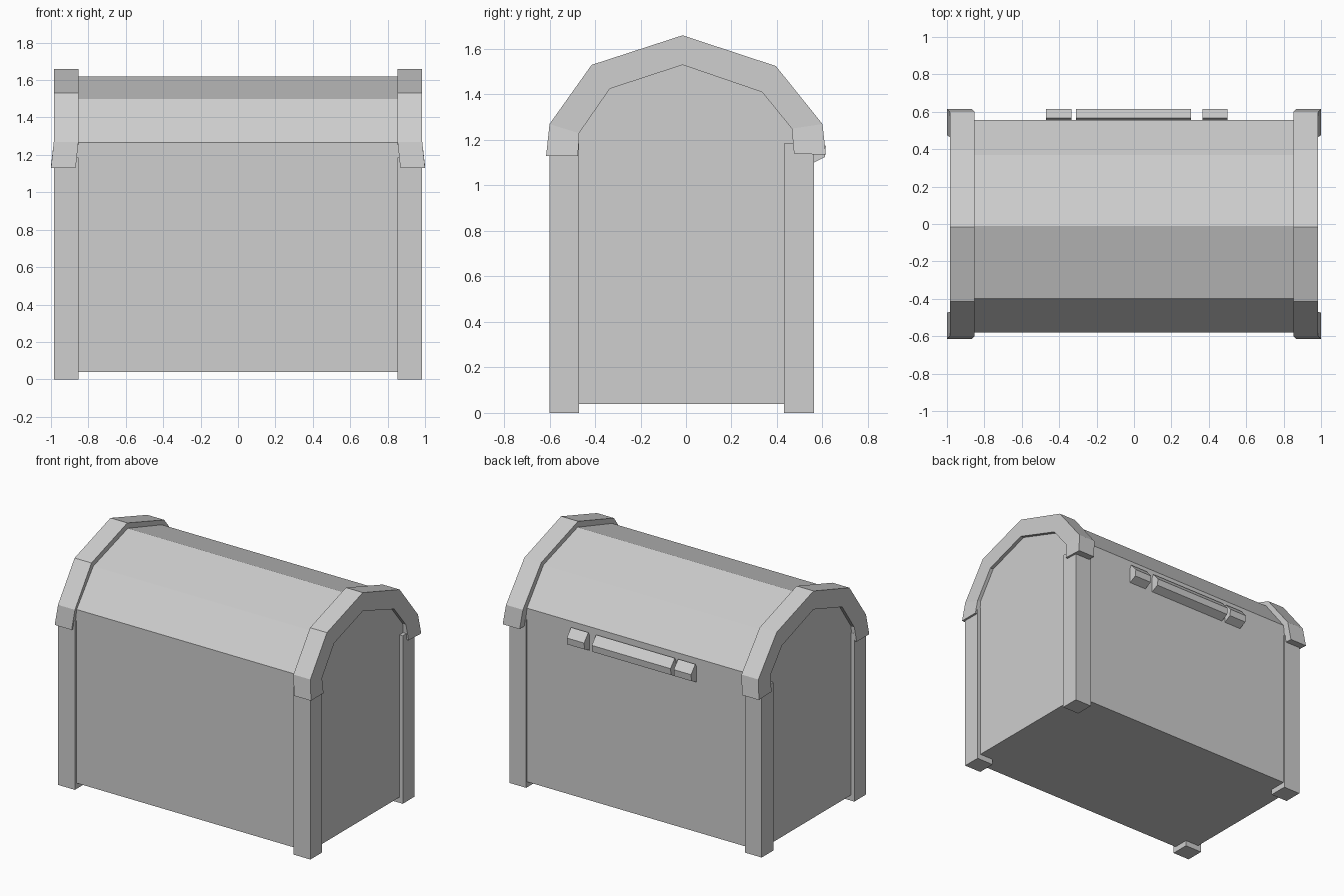
import bpy, bmesh

cube = bpy.data.objects.get("Cube")
if cube:
    bpy.data.objects.remove(cube, do_unlink=True)

grey = bpy.data.materials.new("light_grey")
grey.use_nodes = True
colour = (0.62, 0.62, 0.62, 1)
grey.diffuse_color = colour
grey.node_tree.nodes["Principled BSDF"].inputs["Base Color"].default_value = colour


def loft(name, rings):
    """Join equal rings of points into a closed solid."""
    bm = bmesh.new()
    loops = [[bm.verts.new(p) for p in ring] for ring in rings]
    n = len(loops[0])
    for a, b in zip(loops, loops[1:]):
        for i in range(n):
            j = (i + 1) % n
            bm.faces.new((a[i], a[j], b[j], b[i]))
    bm.faces.new(loops[0])
    bm.faces.new(loops[-1])
    bmesh.ops.recalc_face_normals(bm, faces=bm.faces)
    mesh = bpy.data.meshes.new(name)
    bm.to_mesh(mesh)
    bm.free()
    mesh.materials.append(grey)
    obj = bpy.data.objects.new(name, mesh)
    bpy.context.collection.objects.link(obj)
    return obj


def prism(name, profile, x0, x1):
    """Extrude a (y, z) profile along x."""
    return loft(name, [[(x, y, z) for y, z in profile] for x in (x0, x1)])


# Chest body with faceted lid
prism("chest_body", [(-0.58, 0.04), (-0.58, 1.265), (-0.395, 1.50), (-0.01, 1.62),
                     (0.37, 1.50), (0.555, 1.265), (0.555, 0.04)], -0.96, 0.96)

# Arched bands: outer and inner (y, z) at each station, with flared ends
outer = [(-0.615, 1.13), (-0.60, 1.27), (-0.415, 1.53), (-0.015, 1.66),
         (0.395, 1.525), (0.60, 1.27), (0.615, 1.135)]
inner = [(-0.475, 1.13), (-0.47, 1.23), (-0.335, 1.425), (-0.015, 1.53),
         (0.335, 1.41), (0.465, 1.25), (0.475, 1.14)]

for side, s in (("left", 1), ("right", -1)):
    rings = []
    for k, (o, i) in enumerate(zip(outer, inner)):
        flare = 0.015 if k in (0, len(outer) - 1) else 0
        a, b = s * (0.853 + flare), s * (0.985 + flare)
        rings.append([(a, *o), (b, *o), (b, *i), (a, *i)])
    loft(side + "_lid_band", rings)

    # Corner posts
    for end, y0, y1 in (("front", -0.60, -0.47), ("back", 0.43, 0.563)):
        prism(f"{end}_{side}_post", [(y0, 0), (y0, 1.185), (y1, 1.185), (y1, 0)],
              s * 0.853, s * 0.985)

# Handle pieces on the back
section = [(0.55, 1.095), (0.61, 1.125), (0.615, 1.172), (0.567, 1.228), (0.55, 1.20)]
for name, x0, x1 in (("handle_right_mount", -0.47, -0.335), ("handle_bar", -0.31, 0.305),
                     ("handle_left_mount", 0.365, 0.50)):
    prism(name, section, x0, x1)
